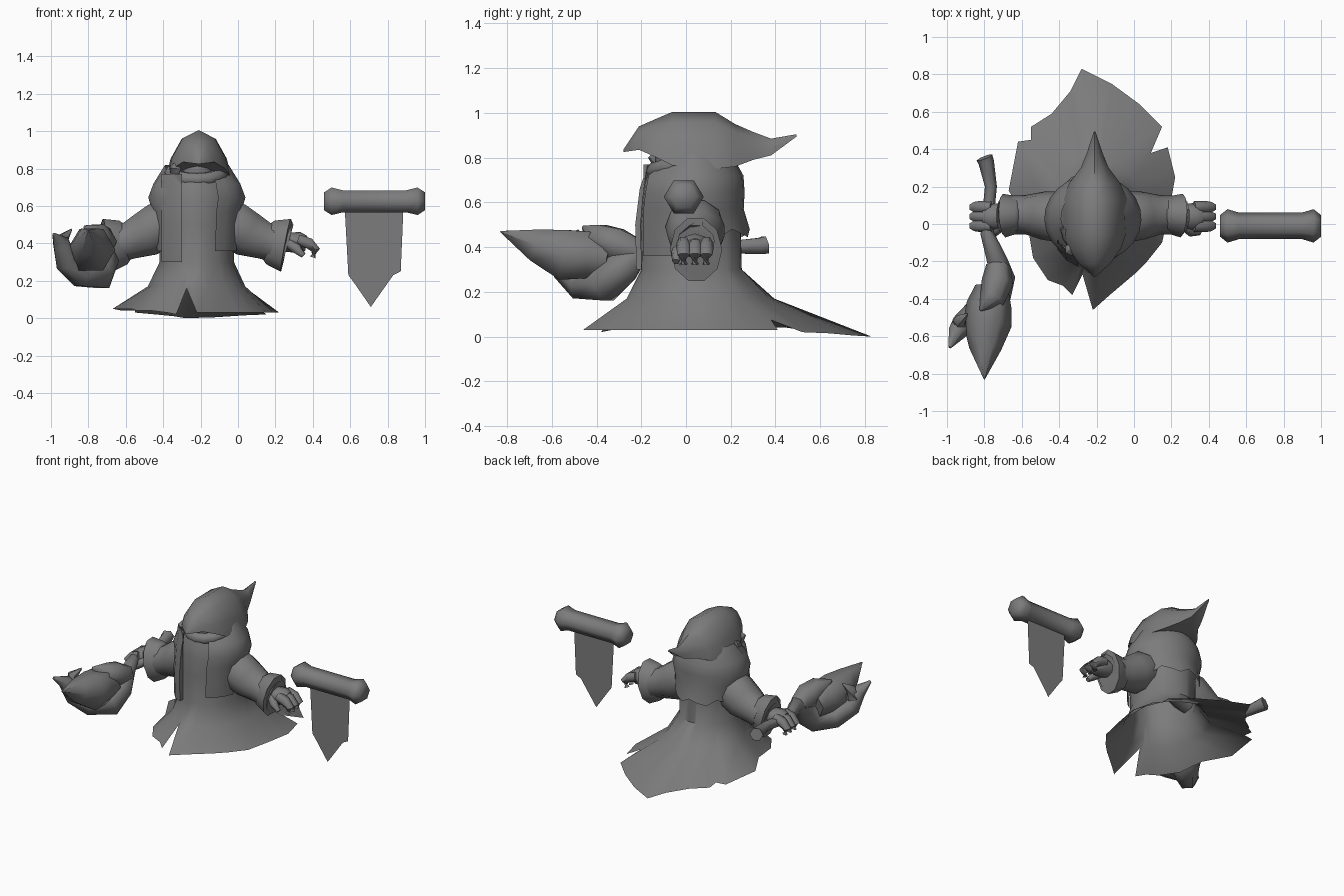
import bpy, bmesh, math
from mathutils import Vector

if "Cube" in bpy.data.objects:
    bpy.data.objects.remove(bpy.data.objects["Cube"])

grey = bpy.data.materials.new("dull_grey")
grey.diffuse_color = (0.2, 0.2, 0.2, 1)
grey.use_nodes = True
grey.node_tree.nodes["Principled BSDF"].inputs["Base Color"].default_value = grey.diffuse_color
CX, CY = -0.22, 0.03   # centre of the body


def finish(name, bm, angle=40):
    bmesh.ops.recalc_face_normals(bm, faces=bm.faces)
    me = bpy.data.meshes.new(name)
    bm.to_mesh(me)
    bm.free()
    me.materials.append(grey)
    ob = bpy.data.objects.new(name, me)
    bpy.context.collection.objects.link(ob)
    bpy.ops.object.select_all(action='DESELECT')
    ob.select_set(True)
    bpy.context.view_layer.objects.active = ob
    bpy.ops.object.shade_smooth_by_angle(angle=math.radians(angle))
    return ob


def loft(name, rings, closed=True, caps=True, angle=40):
    """Skin a list of equal-length point rings."""
    bm = bmesh.new()
    vs = [[bm.verts.new(p) for p in r] for r in rings]
    n = len(vs[0])
    for a, b in zip(vs, vs[1:]):
        for i in range(n if closed else n - 1):
            j = (i + 1) % n
            bm.faces.new((a[i], a[j], b[j], b[i]))
    if caps:
        bm.faces.new(vs[0])
        bm.faces.new(vs[-1])
    return finish(name, bm, angle)


def tube(name, path, sides=8, flat=1.0):
    """Tube through (x, y, z, radius) stations."""
    pts = [Vector(p[:3]) for p in path]
    rings = []
    for i, p in enumerate(pts):
        t = (pts[min(i + 1, len(pts) - 1)] - pts[max(i - 1, 0)]).normalized()
        side = t.cross(Vector((0, 0, 1))).normalized()
        up = side.cross(t)
        r = path[i][3]
        rings.append([p + side * (r * flat * math.cos(a)) + up * (r * math.sin(a))
                      for a in (2 * math.pi * k / sides for k in range(sides))])
    return loft(name, rings, angle=62)


def oval(x, y, rx, front, back):
    """Push a hem direction onto the body oval of one height."""
    a = math.atan2(y - CY, x - CX)
    ry = (back - CY) if math.sin(a) > 0 else (CY - front)
    return CX + rx * math.cos(a), CY + ry * math.sin(a)


# Robe: torn hem spreading into a train, drawn up into the torso
hem = [(-.22, -.46, .03), (-.13, -.38, .03), (0, -.27, .03), (.07, -.2, .03),
       (.15, -.1, .03), (.19, .08, .03), (.22, .25, .03), (.18, .41, .03), (.09, .38, .075),
       (.15, .52, .02), (.03, .64, .015), (-.12, .75, .005), (-.28, .83, 0),
       (-.34, .71, .01), (-.44, .59, .02), (-.55, .52, .03), (-.55, .45, .04),
       (-.62, .44, .04), (-.67, .18, .05), (-.57, .0, .05), (-.54, -.18, .04),
       (-.46, -.3, .04), (-.38, -.33, .03), (-.33, -.38, .02), (-.275, -.27, .16)]
rings = [hem]
for z, t, rx, fr, bk in ((.17, .25, .21, -.2, .25), (.3, 0, .2, -.2, .25), (.5, 0, .2, -.205, .245),
                         (.62, 0, .21, -.195, .25), (.69, 0, .2, -.185, .24), (.775, 0, .155, -.15, .2)):
    ring = []
    for x, y, h in hem:
        ox, oy = oval(x, y, rx, fr, bk)
        notch = z < .2 and h > .07
        k = t * (1.5 if notch and h < .1 else 1)
        ring.append((ox + (x - ox) * k, oy + (y - oy) * k, z + (.04 if notch and h > .1 else 0)))
    rings.append(ring)
loft("robe", rings, caps=False)

# Mantle: shoulder cape wrapped round the back, uneven lower edge, long front ends
N = 20
rings = []
for z, rx, fr, bk in ((.82, .17, -.1, .2), (.72, .232, -.19, .257),
                      (.645, .26, -.205, .262), (.57, .238, -.215, .258), (.46, .222, -.215, .285)):
    ring = []
    for i in range(N + 1):
        a = math.radians(-64 + 308 * i / N)
        s = math.sin(a)
        drop = 0
        if z < .5:
            drop = .1 if s < -.3 else (.015, -.02, 0)[i % 3]
        if z > .8 and s < -.3:
            drop = .03
        ry = (bk - CY) if s > 0 else (CY - fr)
        ring.append((CX + rx * math.cos(a), CY + ry * s, z - drop))
    rings.append(ring)
loft("mantle", rings, closed=False, caps=False, angle=60)

# Scarf tail hanging down the front, and the folded scarf under the face
loft("scarf_tail", [[(-.41, -.13 + d, z), (-.36, -.19 + d, z), (-.3, -.222 + d, z),
                     (-.3, -.19, z), (-.4, -.1, z)]
                    for z, d in ((.3, 0), (.5, -.005), (.66, .015), (.77, .05))])
scarf = []
for i in range(9):
    a = math.radians(180 + 180 * i / 8)
    scarf.append((CX + .135 * math.cos(a), -.015 + .125 * math.sin(a), .78 + .04 * math.sin(a), .04))
tube("scarf", scarf, 6)
tube("scarf_knot", [(-.335, -.12, .75, .02), (-.335, -.135, .8, .035), (-.325, -.12, .83, .015)], 6)

# Face in the shade of the hood
bm = bmesh.new()
bmesh.ops.create_uvsphere(bm, u_segments=10, v_segments=7, radius=.1)
for v in bm.verts:
    v.co += Vector((CX, -.04, .79))
finish("face", bm)

# Hood: ridged arch sections from the front peak to the curled back tip
rings = []
for y, lo, hi, w in ((-.28, .825, .835, .008), (-.21, .835, .94, .085), (-.13, .8, .975, .14),
                     (-.06, .765, 1.005, .165), (.13, .75, 1.005, .175), (.22, .76, .95, .135),
                     (.3, .79, .915, .075), (.38, .81, .885, .042), (.495, .895, .905, .004)):
    h = hi - lo
    prof = [(0, 1), (.52, .82), (.86, .4), (1, 0), (0, .06), (-1, 0), (-.86, .4), (-.52, .82)]
    rings.append([(CX + .01 + w * u, y, lo + h * v) for u, v in prof])
loft("hood", rings, angle=50)

# Arms, cuffs and hands, one per side
for side, s in (("right", 1), ("left", -1)):
    def m(path):
        return [(CX + s * (x - CX), y, z, r) for x, y, z, r in path]

    tube(side + "_sleeve", m([(-.1, .04, .51, .12), (-.01, .04, .49, .133), (.05, .045, .45, .128),
                              (.14, .05, .415, .105), (.2, .05, .4, .105)]), 10)
    tube(side + "_cuff", m([(.15, .05, .41, .1), (.175, .05, .405, .125), (.255, .045, .39, .15),
                            (.265, .045, .388, .12), (.22, .045, .4, .06)]), 10, .78)
    tube(side + "_hand", m([(.2, .04, .4, .045), (.27, .04, .405, .052),
                            (.33, .04, .405, .056), (.365, .04, .4, .04)]), 8, 1.3)
    for k, y in enumerate((-.01, .04, .09)):
        tube(f"{side}_finger_{k + 1}", m([(.32, y, .42, .032), (.38, y, .4, .034),
                                          (.415, y, .365, .028), (.4, y, .325, .018)]), 6)
    tube(side + "_thumb", m([(.27, -.01, .4, .028), (.31, -.04, .375, .03), (.35, -.045, .335, .016)]), 6)

# Staff with a hooked head cupping the crystal
tube("staff", [(-.8, .355, .41, .045), (-.79, .33, .405, .042), (-.765, .2, .4, .032),
               (-.78, .05, .39, .032), (-.785, -.05, .4, .036), (-.73, -.2, .39, .055),
               (-.72, -.28, .31, .085), (-.74, -.37, .235, .09), (-.84, -.47, .23, .07),
               (-.92, -.54, .3, .06), (-.945, -.58, .4, .05), (-.985, -.66, .45, .008)], 6)
tube("staff_prong", [(-.725, -.22, .38, .065), (-.73, -.31, .41, .085), (-.76, -.4, .445, .07),
                     (-.82, -.46, .49, .008)], 6)
tube("staff_thorn", [(-.93, -.53, .37, .045), (-.935, -.52, .43, .035), (-.89, -.48, .475, .005)], 5)
tube("crystal", [(-.76, -.34, .35, .09), (-.775, -.43, .365, .12), (-.785, -.54, .365, .13),
                 (-.795, -.67, .41, .085), (-.8, -.83, .47, .003)], 6)

# Banner: hexagonal roll with flared ends and a pointed cloth
tube("banner_rod", [(.46, -.01, .625, .055), (.5, -.01, .625, .085), (.56, -.01, .625, .068),
                    (.9, -.01, .625, .068), (.96, -.01, .625, .085), (1, -.01, .625, .055)], 6, 1.05)
bm = bmesh.new()
cloth = [(.57, .6), (.59, .23), (.62, .19), (.71, .06), (.83, .23), (.87, .25), (.885, .6)]
bm.faces.new([bm.verts.new((x, -.01, z)) for x, z in cloth])
finish("banner_cloth", bm)
